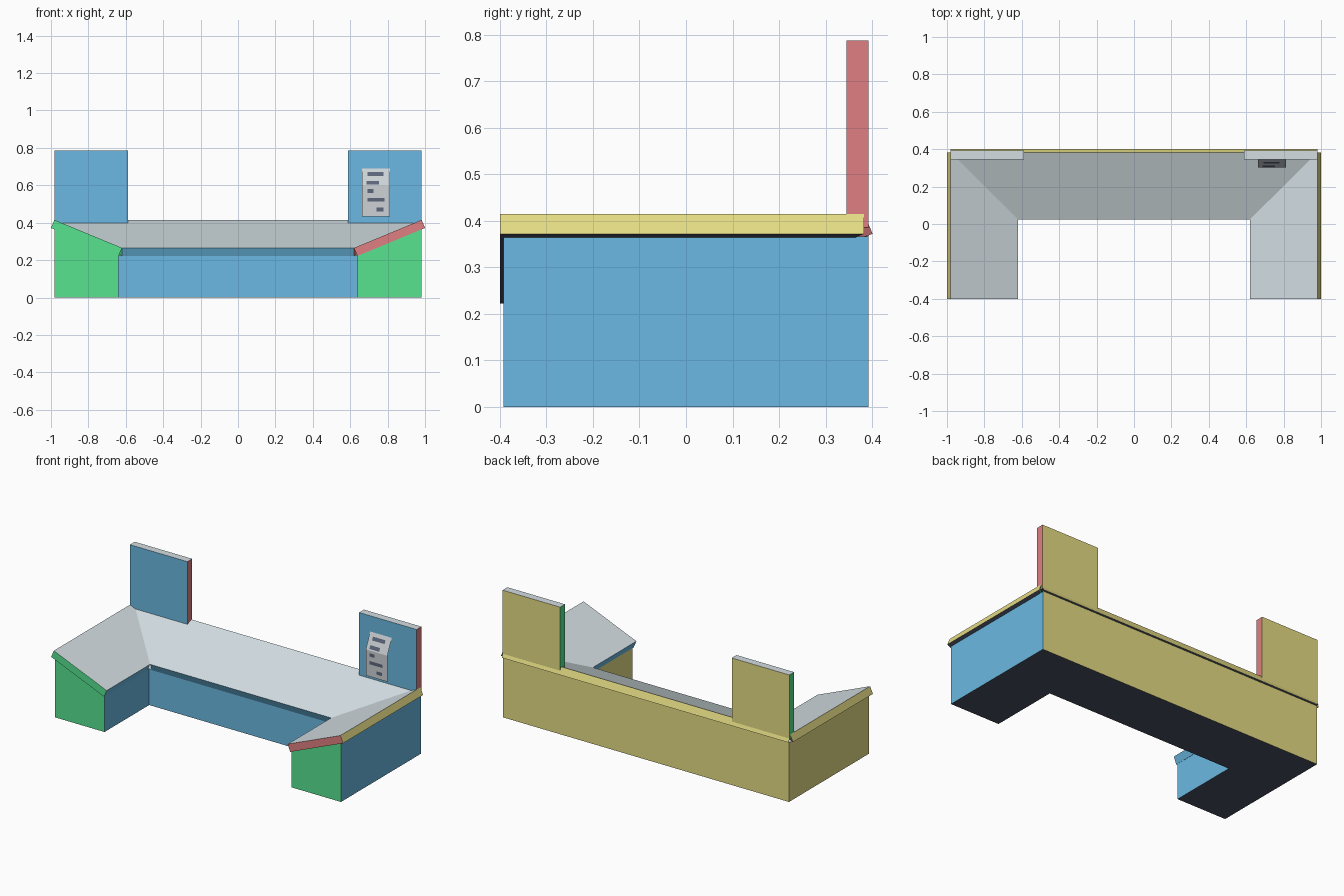
import bpy
import bmesh
from mathutils import Vector

if "Cube" in bpy.data.objects:
    bpy.data.objects.remove(bpy.data.objects["Cube"], do_unlink=True)


def srgb(code):
    parts = [int(code[i:i + 2], 16) / 255 for i in (0, 2, 4)]
    return [c / 12.92 if c <= 0.04045 else ((c + 0.055) / 1.055) ** 2.4 for c in parts] + [1.0]


def material(name, code):
    mat = bpy.data.materials.new(name)
    mat.use_nodes = True
    mat.diffuse_color = srgb(code)
    mat.node_tree.nodes["Principled BSDF"].inputs["Base Color"].default_value = srgb(code)
    return mat


MATS = {
    "blue": material("blue", "6BB9E2"),
    "green": material("green", "57E38F"),
    "red": material("red", "E07F81"),
    "yellow": material("yellow", "E4DB84"),
    "grey": material("pale grey", "D3DEE2"),
    "dark": material("dark underside", "4B5162"),
    "slate": material("slate", "5C667C"),
    "silver": material("silver", "CDD2D5"),
}


def build(name, polygons, colours):
    """Make an object from polygons, one colour name for each."""
    bm = bmesh.new()
    used = list(dict.fromkeys(colours))
    for points, colour in zip(polygons, colours):
        face = bm.faces.new([bm.verts.new(p) for p in points])
        face.material_index = used.index(colour)
    bmesh.ops.remove_doubles(bm, verts=bm.verts[:], dist=0.0001)
    mesh = bpy.data.meshes.new(name)
    bm.to_mesh(mesh)
    bm.free()
    for colour in used:
        mesh.materials.append(MATS[colour])
    obj = bpy.data.objects.new(name, mesh)
    bpy.context.collection.objects.link(obj)


def prism(name, bottom, top, sides):
    """Solid between two counter-clockwise quads; sides start at the first edge."""
    polygons = [bottom[::-1], top]
    for i in range(4):
        j = (i + 1) % 4
        polygons.append([bottom[i], bottom[j], top[j], top[i]])
    build(name, polygons, ["dark", "grey"] + sides)


def plans(in_x, in_y, out_x, out_y, front):
    """Mitred footprints; each starts with its inner edge, then the outer edge."""
    return {
        "back": [(-in_x, in_y), (in_x, in_y), (out_x, out_y), (-out_x, out_y)],
        "right": [(in_x, in_y), (in_x, front), (out_x, front), (out_x, out_y)],
        "left": [(-in_x, front), (-in_x, in_y), (-out_x, out_y), (-out_x, front)],
    }


def lift(plan, low, high):
    return [Vector((x, y, z)) for (x, y), z in zip(plan, (low, low, high, high))]


# Cabinet under the desk, reaching just into the desk tops
cabinet_sides = {
    "back": ["blue", "red", "yellow", "green"],
    "right": ["yellow", "green", "blue", "red"],
    "left": ["blue", "red", "yellow", "green"],
}
cabinet_height = {"back": 0.37, "right": 0.366, "left": 0.366}
for part, plan in plans(0.64, 0.045, 0.98, 0.392, -0.392).items():
    prism("cabinet_" + part, lift(plan, 0, 0), lift(plan, 0.225, cabinet_height[part]),
          cabinet_sides[part])

# Sloped desk tops, each thickened square to its own slope
lean = {"back": (0, 1), "right": (1, 0), "left": (-1, 0)}
for part, plan in plans(0.62, 0.025, 0.982, 0.383, -0.4).items():
    top = lift(plan, 0.265, 0.415)
    dx, dy = lean[part]
    drop = Vector((dx * 0.018, dy * 0.018, -0.043))
    prism("desk_top_" + part, [p + drop for p in top], top, ["blue", "red", "yellow", "green"])

# Upright panels at the back corners
for name, x0, x1 in (("left_panel", 0.588, 0.982), ("right_panel", -0.982, -0.588)):
    plan = [(x0, 0.345), (x1, 0.345), (x1, 0.392), (x0, 0.392)]
    prism(name, lift(plan, 0.385, 0.385), lift(plan, 0.787, 0.787),
          ["blue", "red", "yellow", "green"])

# Folded instrument sheet in front of one panel
FOLD = 0.595


def sheet_y(z):
    return 0.302 + max(0, z - FOLD) * 0.45


def sheet_quad(x0, x1, z0, z1, gap=0):
    return [(x, sheet_y(z) - gap, z) for x, z in ((x0, z0), (x1, z0), (x1, z1), (x0, z1))]


build("instrument_sheet",
      [sheet_quad(0.664, 0.812, 0.434, FOLD), sheet_quad(0.664, 0.812, FOLD, 0.69)],
      ["silver", "silver"])

# Dark marks on the sheet
marks = [(0.692, 0.778, 0.66), (0.688, 0.755, 0.614), (0.692, 0.725, 0.57),
         (0.692, 0.782, 0.522), (0.74, 0.778, 0.471)]
build("instrument_marks",
      [sheet_quad(a, b, z - 0.01, z + 0.01, 0.003) for a, b, z in marks],
      ["slate"] * len(marks))
